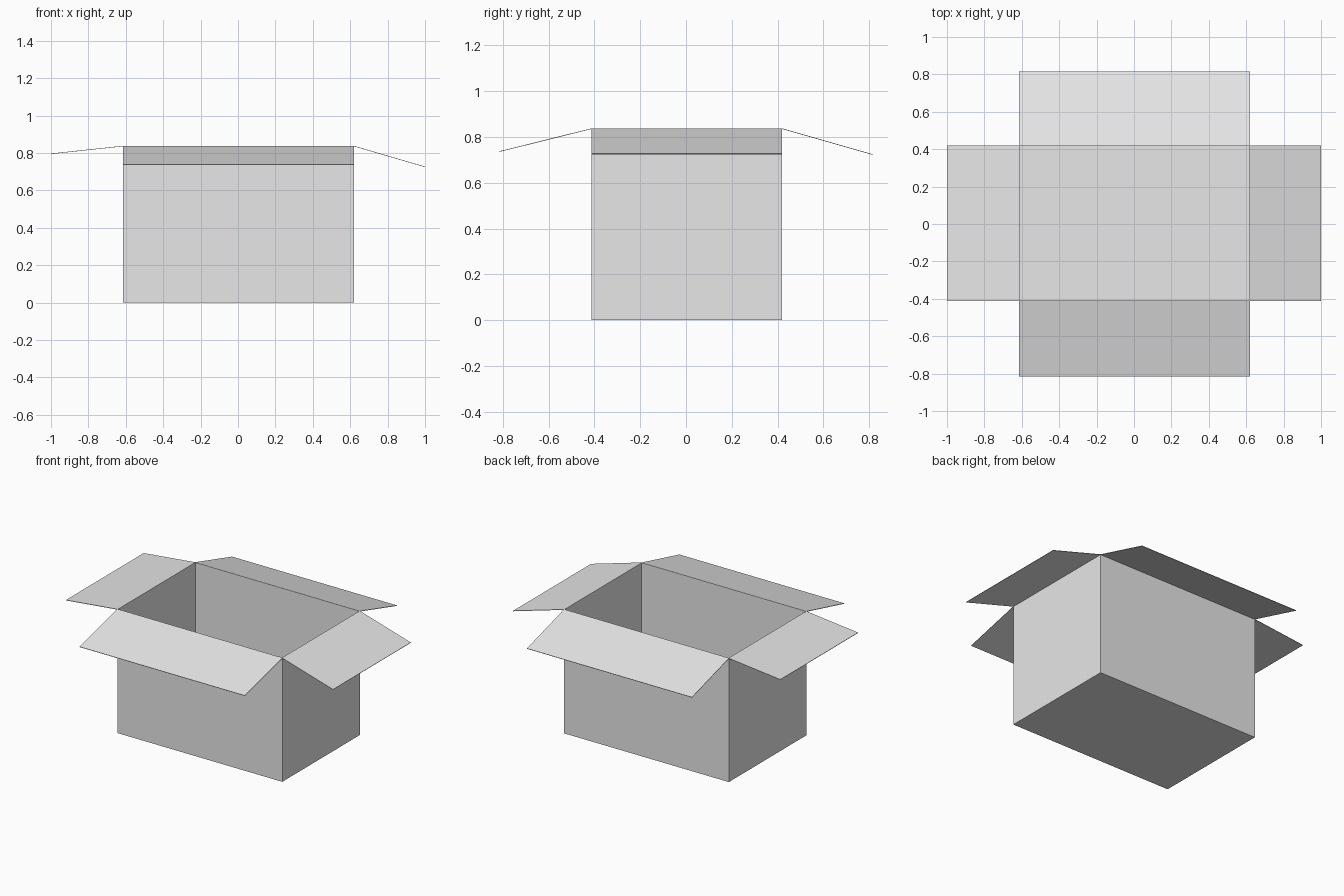
import bpy
import bmesh

cube = bpy.data.objects.get("Cube")
if cube:
    bpy.data.objects.remove(cube, do_unlink=True)

# Single card colour
card = bpy.data.materials.new("grey cardboard")
card.use_nodes = True
GREY = (0.8, 0.8, 0.8, 1.0)
card.diffuse_color = GREY
card.node_tree.nodes["Principled BSDF"].inputs["Base Color"].default_value = GREY

# Box extents and card thickness
X0, X1 = -0.615, 0.62
Y0, Y1 = -0.412, 0.42
TOP = 0.838
CARD = 0.003


def sheet(name, corners):
    """A flat card panel, thickened towards its back side."""
    mesh = bpy.data.meshes.new(name)
    bm = bmesh.new()
    bm.faces.new([bm.verts.new(c) for c in corners])
    bm.to_mesh(mesh)
    bm.free()
    mesh.materials.append(card)
    obj = bpy.data.objects.new(name, mesh)
    bpy.context.collection.objects.link(obj)
    solid = obj.modifiers.new("card thickness", 'SOLIDIFY')
    solid.thickness = CARD
    solid.offset = -1
    return obj


# Floor
sheet("floor", [(X0, Y0, 0), (X0, Y1, 0), (X1, Y1, 0), (X1, Y0, 0)])

# Each side: rim start, rim end (counter-clockwise), and the flap's outer edge offset
sides = {
    "front": ((X0, Y0), (X1, Y0), (0, -0.815 - Y0), 0.738),
    "left":  ((X1, Y0), (X1, Y1), (1.0 - X1, 0), 0.727),
    "back":  ((X1, Y1), (X0, Y1), (0, 0.815 - Y1), 0.725),
    "right": ((X0, Y1), (X0, Y0), (-1.0 - X0, 0), 0.797),
}
for side, (a, b, (dx, dy), drop) in sides.items():
    # Upright wall
    sheet(side + "_wall", [(*a, 0), (*b, 0), (*b, TOP), (*a, TOP)])
    # Folded-out lid flap
    sheet(side + "_flap", [(*a, TOP), (a[0] + dx, a[1] + dy, drop),
                           (b[0] + dx, b[1] + dy, drop), (*b, TOP)])

# Narrow glue tab inside the front left corner
tab_y = Y0 + CARD
sheet("glue_tab", [(X1 - 0.035, tab_y + CARD, 0.0), (X1 - 0.035, tab_y + CARD, TOP),
                   (X1 - CARD, tab_y + CARD, TOP), (X1 - CARD, tab_y + CARD, 0.0)])
